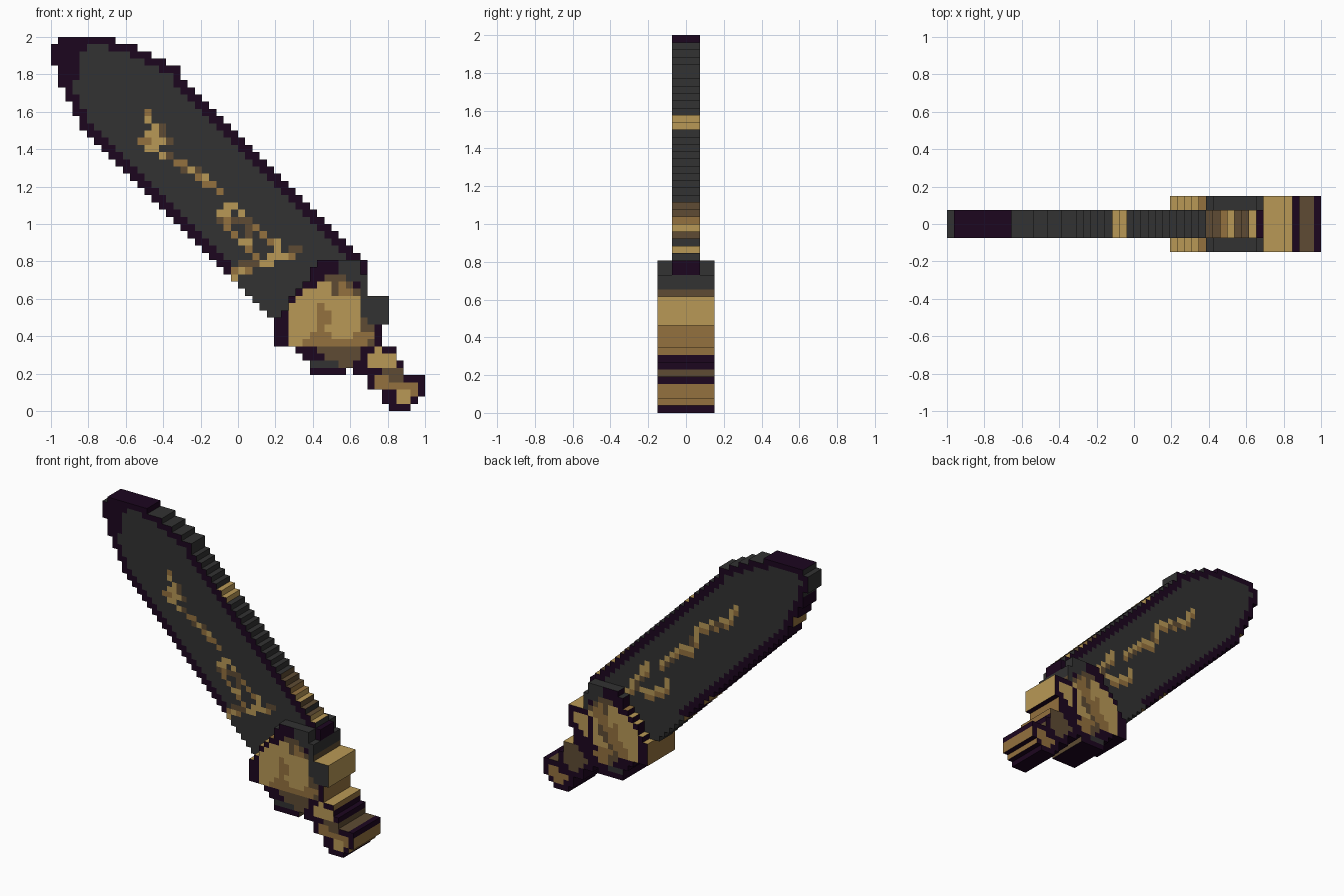
import bpy, bmesh

if "Cube" in bpy.data.objects:
    bpy.data.objects.remove(bpy.data.objects["Cube"])

N = 52                      # pixel columns and rows across the 2 unit square
S = 2.0 / N


def lin(h):
    out = []
    for i in (0, 2, 4):
        v = int(h[i:i + 2], 16) / 255
        out.append(v / 12.92 if v <= 0.04045 else ((v + 0.055) / 1.055) ** 2.4)
    return (*out, 1)


GREY, PURPLE, LIGHT, MID, BROWN = range(5)
mats = []
for name, h in (("charcoal", "323232"), ("dark_purple", "1C061F"), ("light_gold", "B99956"),
                ("gold", "94713E"), ("brown", "5E4B33")):
    m = bpy.data.materials.new(name)
    m.diffuse_color = lin(h)
    m.use_nodes = True
    m.node_tree.nodes["Principled BSDF"].inputs["Base Color"].default_value = m.diffuse_color
    mats.append(m)


def centre(cell):
    return -1 + (cell[0] + 0.5) * S, 2 - (cell[1] + 0.5) * S


def inside(poly, x, z):
    hit = False
    for (x1, z1), (x2, z2) in zip(poly, poly[1:] + poly[:1]):
        if (z1 > z) != (z2 > z) and x < x1 + (z - z1) * (x2 - x1) / (z2 - z1):
            hit = not hit
    return hit


def raster(poly):
    return {(c, r) for c in range(N) for r in range(N) if inside(poly, *centre((c, r)))}


def paint(cells, colour, poly):
    for k in raster(poly):
        if k in cells:
            cells[k] = colour


def stroke(cells, colour, *pts):
    """Paint a one pixel wide line through grid points."""
    for (c1, r1), (c2, r2) in zip(pts, pts[1:] or pts):
        n = max(abs(c2 - c1), abs(r2 - r1), 1)
        for i in range(n + 1):
            k = (round(c1 + (c2 - c1) * i / n), round(r1 + (r2 - r1) * i / n))
            if k in cells:
                cells[k] = colour


def extrude_pixels(name, cells, back, half, side):
    """Pixel sheet with thickness; side(nx, nz, x, z) colours the walls."""
    bm = bmesh.new()
    verts = {}

    def v(c, r, y):
        key = (c, r, y)
        if key not in verts:
            verts[key] = bm.verts.new((-1 + c * S, y, 2 - r * S))
        return verts[key]

    def face(pts, colour):
        bm.faces.new([v(*p) for p in pts]).material_index = colour

    for (c, r), col in cells.items():
        ring = [(c, r + 1), (c + 1, r + 1), (c + 1, r), (c, r)]
        face([(*p, -half) for p in ring], col)
        face([(*p, half) for p in reversed(ring)], back[c, r])
        for i, (dc, dr) in enumerate(((0, 1), (1, 0), (0, -1), (-1, 0))):
            if (c + dc, r + dr) not in cells:
                a, b = ring[i], ring[(i + 1) % 4]
                face([(*a, -half), (*a, half), (*b, half), (*b, -half)],
                     side(dc, -dr, *centre((c, r))))
    bmesh.ops.recalc_face_normals(bm, faces=bm.faces[:])
    me = bpy.data.meshes.new(name)
    bm.to_mesh(me)
    bm.free()
    for m in mats:
        me.materials.append(m)
    bpy.context.collection.objects.link(bpy.data.objects.new(name, me))


def band(value, steps):
    """Colour of the first band whose upper limit exceeds the value."""
    return next(col for limit, col in steps if value < limit)


# Silhouettes
guard_set = raster([(.2, .34), (.2, .5), (.27, .55), (.31, .65), (.39, .72), (.42, .79), (.655, .79),
                    (.655, .73), (.69, .73), (.69, .6), (.81, .6), (.81, .46), (.77, .46),
                    (.77, .38), (.62, .23), (.58, .2), (.4, .2), (.4, .27), (.31, .3), (.31, .34)])
grip_set = raster([(.6, .24), (.77, .42), (.77, .345), (.81, .345), (.845, .345), (.845, .27),
                   (.88, .27), (.88, .2), (1, .2), (1, .08), (.96, .08), (.96, .04), (.92, .04),
                   (.92, 0), (.81, 0), (.81, .04), (.77, .04), (.77, .12), (.69, .12), (.69, .19),
                   (.62, .19)]) - guard_set
# Blade rows: rounded tip, then straight diagonal edges
tip_left = (1, 0, 0, 0, 1, 1, 1, 2, 2, 3, 3, 4, 4, 5)
tip_right = (9, 12, 14, 16, 18, 18)
blade_set = set()
for r in range(39):
    lo = tip_left[r] if r < len(tip_left) else r - 8
    hi = tip_right[r] if r < len(tip_right) else min(r + 13, 44)
    blade_set |= {(c, r) for c in range(lo, hi) if r < 33 or c < 40}
blade_set -= guard_set | grip_set

# Blade faces: charcoal with a dark rim, thicker round the front of the tip
blade = {}
filled = blade_set | guard_set
for c, r in blade_set:
    x, z = centre((c, r))
    edge = any((c + a, r + b) not in filled for a in (-1, 0, 1) for b in (-1, 0, 1))
    blade[c, r] = PURPLE if edge and (z > .74 or x > .4) else GREY
blade_back = dict(blade)
paint(blade, PURPLE, [(-1, 2), (-.8, 2), (-.8, 1.95), (-.85, 1.92), (-.85, 1.77), (-.89, 1.72),
                      (-.92, 1.6), (-1, 1.6)])

# Front inlay: arrow head, dotted shaft, loop and tail
stroke(blade, MID, (13, 10), (13, 11))
stroke(blade, LIGHT, (13, 11), (14, 12), (13, 13), (13, 15), (14, 15), (14, 13), (15, 14))
stroke(blade, MID, (12, 14), (13, 14))
stroke(blade, BROWN, (15, 12), (15, 13))
stroke(blade, BROWN, (16, 14))
stroke(blade, MID, (15, 16), (18, 17), (20, 19), (23, 21))
for p in ((15, 16), (19, 18), (21, 19)):
    stroke(blade, LIGHT, p)
for p in ((16, 16), (18, 18), (20, 18)):
    stroke(blade, BROWN, p)
stroke(blade, MID, (24, 23), (24, 26), (28, 30), (29, 31))
stroke(blade, MID, (25, 23), (28, 26), (31, 29), (32, 30))
stroke(blade, BROWN, (25, 25), (27, 25), (27, 27))
stroke(blade, BROWN, (23, 25))
stroke(blade, LIGHT, (24, 23), (25, 23), (26, 24))
stroke(blade, LIGHT, (23, 24), (24, 24))
stroke(blade, LIGHT, (26, 28), (27, 28))
stroke(blade, LIGHT, (31, 28), (31, 30), (29, 31), (32, 30))
stroke(blade, BROWN, (33, 29), (34, 29))
stroke(blade, MID, (33, 30))
stroke(blade, BROWN, (28, 31), (26, 31))
stroke(blade, MID, (25, 32), (27, 32))
stroke(blade, LIGHT, (25, 33), (26, 32))

# Back inlay: zigzag and hook
for shift, colour in ((1, MID), (0, LIGHT)):
    zig = ((14, 10), (16, 13), (21, 15), (22, 16), (23, 20), (25, 20), (29, 24))
    hook = ((28, 27), (29, 29), (32, 30), (34, 29), (32, 25), (34, 28), (36, 31))
    for line in (zig, hook):
        stroke(blade_back, colour, *[(c, r + shift) for c, r in line])
for line in (((17, 14), (19, 15)), ((23, 18), (23, 19)), ((27, 23), (28, 24)), ((33, 28), (34, 30))):
    stroke(blade_back, BROWN, *line)


def blade_side(nx, nz, x, z):
    if nx < 0 or nz < 0:
        if z < .74:
            return MID if x < 0 else GREY
        if .86 < z < .94 or 1.58 < z < 1.64:
            return MID
        return GREY if nx < 0 and z > 1.8 else PURPLE
    if nx > 0:
        return band(z, ((.8, PURPLE), (.83, GREY), (.87, LIGHT), (.91, GREY), (.95, BROWN),
                        (.99, LIGHT), (1.02, MID), (1.1, BROWN), (1.51, GREY), (1.59, LIGHT),
                        (1.96, GREY), (3, PURPLE)))
    return band(x, ((-.96, GREY), (-.66, PURPLE), (-.1, GREY), (-.03, LIGHT), (.39, GREY),
                    (.47, BROWN), (.51, MID), (.55, LIGHT), (.62, BROWN), (.66, LIGHT),
                    (1, PURPLE)))


extrude_pixels("blade", blade, blade_back, .075, blade_side)

# Guard face: gold plate with darker bands, charcoal corners, dark rim
guard = dict.fromkeys(guard_set, PURPLE)
paint(guard, BROWN, [(.46, .73), (.58, .73), (.7, .6), (.73, .36), (.5, .3), (.42, .35)])
paint(guard, GREY, [(.54, .8), (.7, .8), (.7, .6), (.65, .6), (.65, .69), (.58, .69), (.58, .73),
                    (.54, .73)])
paint(guard, BROWN, [(.4, .34), (.66, .34), (.62, .23), (.5, .23)])
paint(guard, GREY, [(.4, .28), (.54, .28), (.54, .23), (.4, .23)])
paint(guard, LIGHT, [(.28, .34), (.28, .57), (.43, .69), (.51, .69), (.51, .61), (.65, .61),
                     (.65, .42), (.6, .34)])
paint(guard, MID, [(.36, .34), (.36, .4), (.42, .44), (.42, .55), (.46, .58), (.5, .5),
                   (.46, .42), (.54, .38), (.64, .42), (.73, .44), (.73, .38), (.62, .34)])
paint(guard, MID, [(.51, .61), (.55, .7), (.6, .66), (.6, .61)])
paint(guard, GREY, [(.66, .6), (.81, .6), (.81, .46), (.73, .46), (.66, .5)])
# Guard back: gold plate with a diagonal streak and dark, gold-flecked lower corner
guard_back = dict(guard)
paint(guard_back, PURPLE, [(.64, .62), (.81, .62), (.81, .36), (.62, .22), (.5, .22), (.6, .4)])
paint(guard_back, MID, [(.33, .34), (.33, .4), (.58, .66), (.62, .62), (.46, .4), (.46, .34)])
paint(guard_back, BROWN, [(.4, .34), (.46, .34), (.58, .5), (.56, .54)])
paint(guard_back, LIGHT, [(.66, .56), (.77, .56), (.77, .5), (.7, .44), (.66, .44)])
paint(guard_back, MID, [(.5, .27), (.5, .34), (.62, .34), (.58, .27)])


def hilt_side(nx, nz, x, z):
    if nz > 0:
        return band(x, ((.35, LIGHT), (.39, MID), (.69, GREY), (.84, LIGHT), (.88, PURPLE),
                        (.96, BROWN), (2, PURPLE)))
    if nx > 0:
        return band(z, ((.04, PURPLE), (.155, MID), (.2, PURPLE), (.23, BROWN), (.305, PURPLE),
                        (.46, MID), (.61, LIGHT), (.65, BROWN), (2, GREY)))
    return MID if nx < 0 and .34 < z < .5 else PURPLE


extrude_pixels("guard", guard, guard_back, .15, hilt_side)

# Grip with gold wrap and pommel
grip = dict.fromkeys(grip_set, PURPLE)
grip_back = dict(grip)
paint(grip, LIGHT, [(.62, .29), (.72, .38), (.76, .31), (.85, .31), (.85, .23), (.7, .23)])
paint(grip, BROWN, [(.77, .23), (.88, .23), (.9, .14), (.82, .14)])
paint(grip, MID, [(.73, .12), (.73, .2), (.79, .2), (.84, .13), (.96, .16), (.96, .1), (.92, .05),
                  (.84, .05), (.84, .1)])
paint(grip, LIGHT, [(.85, .1), (.93, .1), (.93, .05), (.85, .05)])
paint(grip_back, BROWN, [(.66, .24), (.76, .36), (.86, .32), (.86, .2), (.74, .14)])
paint(grip_back, MID, [(.82, .06), (.82, .12), (.9, .16), (.96, .16), (.96, .1), (.9, .04)])
stroke(grip_back, PURPLE, (48, 48))
extrude_pixels("grip", grip, grip_back, .15, hilt_side)
